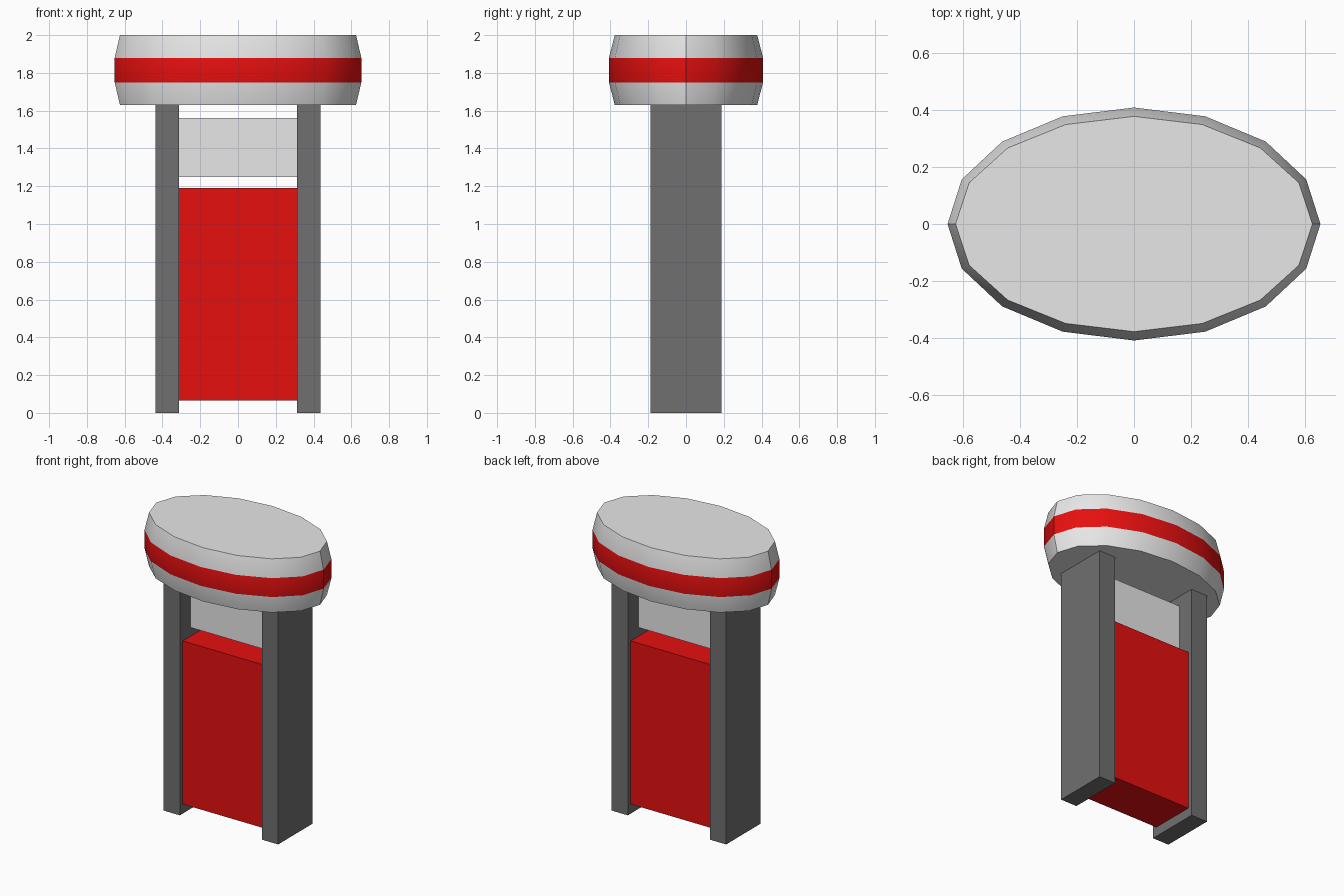
import bpy, bmesh, math

if "Cube" in bpy.data.objects:
    bpy.data.objects.remove(bpy.data.objects["Cube"], do_unlink=True)


def material(name, rgb):
    m = bpy.data.materials.new(name)
    m.use_nodes = True
    colour = (*rgb, 1)
    m.diffuse_color = colour
    m.node_tree.nodes["Principled BSDF"].inputs["Base Color"].default_value = colour
    return m


white = material("off_white", (0.8, 0.8, 0.8))
red = material("red", (0.82, 0.005, 0.005))
grey = material("dark_grey", (0.16, 0.16, 0.16))


def box(name, x, half_x, half_y, z0, z1, mat):
    bpy.ops.mesh.primitive_cube_add(size=2, location=(x, 0, (z0 + z1) / 2))
    ob = bpy.context.object
    ob.name = name
    ob.scale = (half_x, half_y, (z1 - z0) / 2)
    bpy.ops.object.transform_apply(location=False, rotation=False, scale=True)
    ob.data.materials.append(mat)


# Side posts
for side, x in (("left", 0.375), ("right", -0.375)):
    box(side + "_post", x, 0.0625, 0.1875, 0, 1.63, grey)

# Panels held between the posts
box("lower_panel", 0, 0.3125, 0.156, 0.065, 1.19, red)
box("upper_panel", 0, 0.3125, 0.07, 1.25, 1.56, white)

# Oval head lofted from stacked rings, with a red middle band
SIDES = 16
profile = [(0.625, 0.377, 1.63), (0.653, 0.408, 1.75),
           (0.653, 0.408, 1.88), (0.625, 0.377, 2.0)]
bm = bmesh.new()
rings = []
for rx, ry, z in profile:
    angles = [math.tau * i / SIDES for i in range(SIDES)]
    rings.append([bm.verts.new((rx * math.cos(a), ry * math.sin(a), z)) for a in angles])
for level, (low, high) in enumerate(zip(rings, rings[1:])):
    for i in range(SIDES):
        j = (i + 1) % SIDES
        face = bm.faces.new((low[i], low[j], high[j], high[i]))
        face.material_index = 1 if level == 1 else 0
bm.faces.new(rings[-1])
bm.faces.new(rings[0][::-1])
mesh = bpy.data.meshes.new("oval_head")
bm.to_mesh(mesh)
bm.free()
mesh.materials.append(white)
mesh.materials.append(red)
head = bpy.data.objects.new("oval_head", mesh)
bpy.context.collection.objects.link(head)

# Smooth the rim but keep its cap edges and tips sharp
bpy.ops.object.select_all(action="DESELECT")
head.select_set(True)
bpy.context.view_layer.objects.active = head
bpy.ops.object.shade_smooth_by_angle(angle=math.radians(30))
